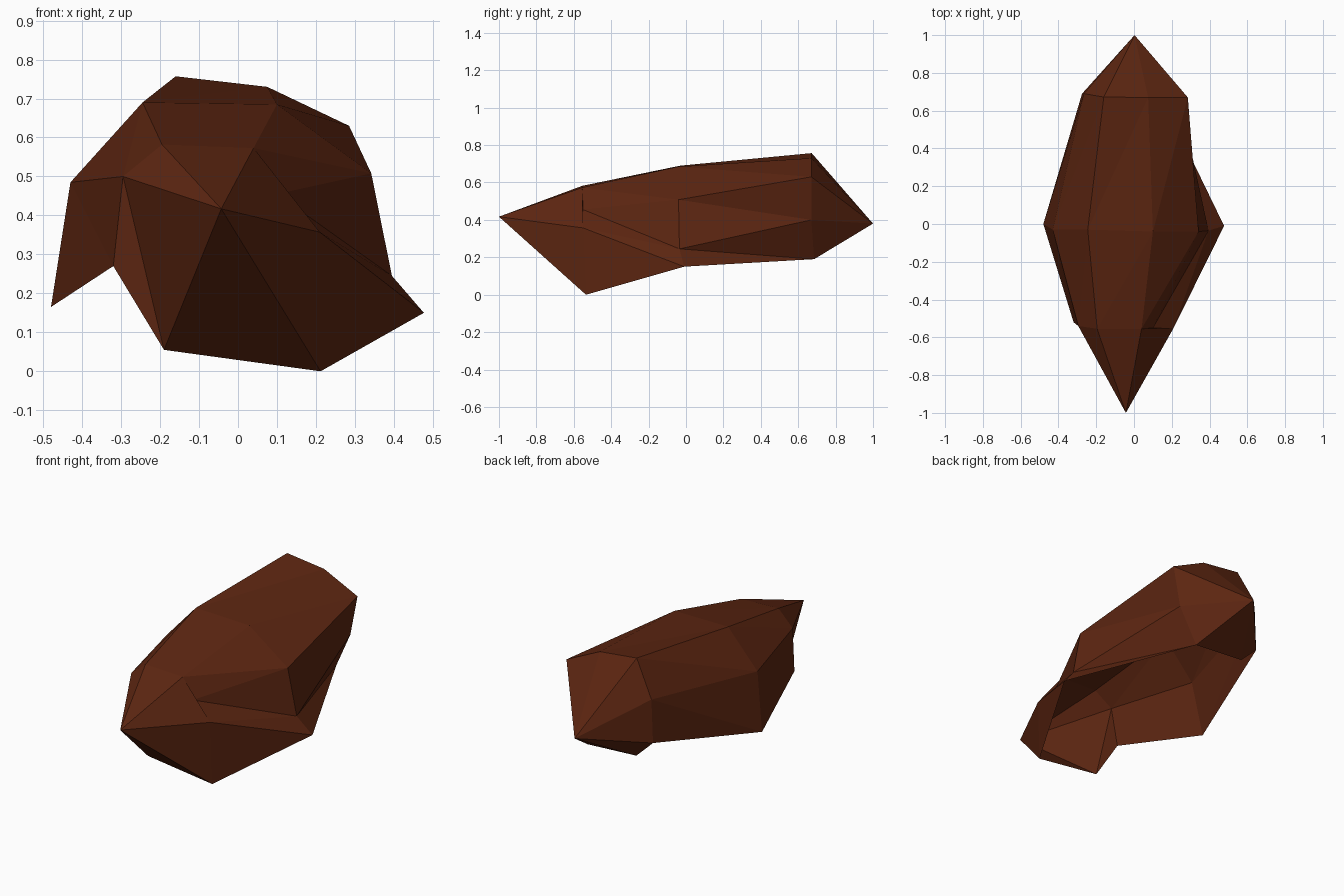
import bpy, bmesh

if "Cube" in bpy.data.objects:
    bpy.data.objects.remove(bpy.data.objects["Cube"])

# Flat rust-brown colour
rust = bpy.data.materials.new("rust_brown")
rust.diffuse_color = (0.108, 0.019, 0.0055, 1)
rust.use_nodes = True
rust.node_tree.nodes["Principled BSDF"].inputs["Base Color"].default_value = rust.diffuse_color

# Cross-sections (x, y, z), matched point by point; None is the open underside
front = [(-.195, -.555, .582), (.04, -.555, .573), (.10, -.55, .455), (.21, -.55, .357),
         (.212, -.535, 0), (-.19, -.54, .055), (-.32, -.52, .27), (-.295, -.54, .50)]
middle = [(-.245, -.03, .69), (.10, -.04, .685), (.342, -.04, .508), (.395, -.035, .245),
          (.477, -.01, .15), None, (-.48, 0, .165), (-.43, -.03, .485)]
back = [(-.16, .672, .757), (.075, .67, .73), (.285, .67, .63), (.24, .67, .40),
        (.14, .685, .19), (-.17, .69, .21), (-.275, .69, .31), (-.265, .69, .555)]

bm = bmesh.new()


def ring(points):
    return [bm.verts.new(p) if p else None for p in points]


def strip(a, b):
    """Triangulated wall between two sections, skipping the open part."""
    for i in range(8):
        j = (i + 1) % 8
        if a[i] and a[j] and b[i] and b[j]:
            bm.faces.new((a[i], a[j], b[j]))
            bm.faces.new((a[i], b[j], b[i]))


def fan(tip, loop):
    for i, v in enumerate(loop):
        bm.faces.new((tip, loop[(i + 1) % len(loop)], v))


f, m, b = ring(front), ring(middle), ring(back)

# Shell walls
strip(f, m)
strip(m, b)

# Pointed front end, overhanging the two notches
fan(bm.verts.new((-.043, -1, .417)), [f[i] for i in (0, 1, 3, 4, 5, 7)])
bm.faces.new((f[1], f[3], f[2]))
bm.faces.new((f[5], f[7], f[6]))

# Pointed back end
fan(bm.verts.new((.003, 1, .38)), b)

bmesh.ops.recalc_face_normals(bm, faces=bm.faces[:])
mesh = bpy.data.meshes.new("faceted_shell")
bm.to_mesh(mesh)
bm.free()
mesh.materials.append(rust)
shell = bpy.data.objects.new("faceted_shell", mesh)
bpy.context.collection.objects.link(shell)
